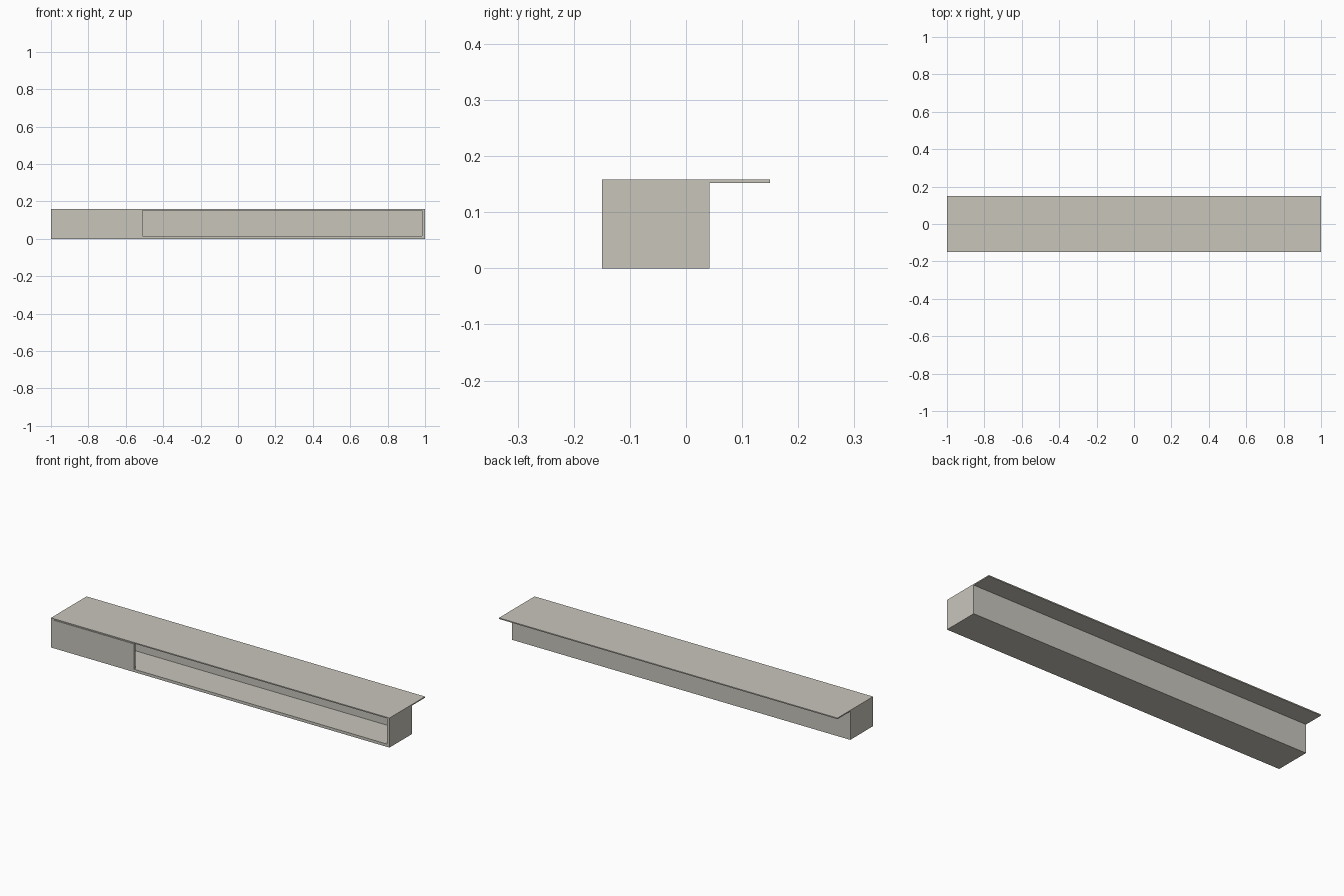
import bpy
import bmesh

cube = bpy.data.objects.get("Cube")
if cube:
    bpy.data.objects.remove(cube, do_unlink=True)

stone = bpy.data.materials.new("warm light grey")
stone.use_nodes = True
colour = (0.58, 0.56, 0.50, 1)
stone.diffuse_color = colour
stone.node_tree.nodes["Principled BSDF"].inputs["Base Color"].default_value = colour


def prism(name, outline, z0, z1):
    """Extrude a plan outline from z0 to z1."""
    bm = bmesh.new()
    base = bm.faces.new([bm.verts.new((x, y, z0)) for x, y in outline])
    top = bmesh.ops.extrude_face_region(bm, geom=[base])["geom"]
    verts = [v for v in top if isinstance(v, bmesh.types.BMVert)]
    bmesh.ops.translate(bm, verts=verts, vec=(0, 0, z1 - z0))
    bmesh.ops.recalc_face_normals(bm, faces=bm.faces)
    mesh = bpy.data.meshes.new(name)
    bm.to_mesh(mesh)
    bm.free()
    mesh.materials.append(stone)
    obj = bpy.data.objects.new(name, mesh)
    bpy.context.collection.objects.link(obj)
    return obj


def rect(x0, x1, y0, y1):
    return [(x0, y0), (x1, y0), (x1, y1), (x0, y1)]


def cut(target, cutter):
    mod = target.modifiers.new(cutter.name, 'BOOLEAN')
    mod.operation = 'DIFFERENCE'
    mod.solver = 'EXACT'
    mod.object = cutter
    bpy.context.view_layer.objects.active = target
    bpy.ops.object.modifier_apply(modifier=mod.name)
    bpy.data.objects.remove(cutter, do_unlink=True)


front, back = -0.15, 0.042
wall = 0.015
inner_x, inner_front, inner_back = 1 - wall, front + wall, back - wall
slab_z, top_z = 0.152, 0.158
panel_end = -0.51
clear = front - 0.1

# Hollow trough, with a front panel on one side and an open bay on the other
trough = prism("trough", rect(-1, 1, front, back), 0, slab_z)
cavity = [(-inner_x, inner_back), (-inner_x, inner_front),
          (panel_end, inner_front), (panel_end, clear),
          (inner_x, clear), (inner_x, inner_back)]
cut(trough, prism("cavity_cutter", cavity, wall, slab_z + 0.1))

# Narrow shadow gap between the front panel and the top
cut(trough, prism("gap_cutter", rect(-inner_x, panel_end + 0.1, clear, inner_front + 0.01),
                  slab_z - 0.002, slab_z + 0.1))

# Thin top board overhanging at the back
prism("top_board", rect(-1, 1, front, -front), slab_z, top_z)
